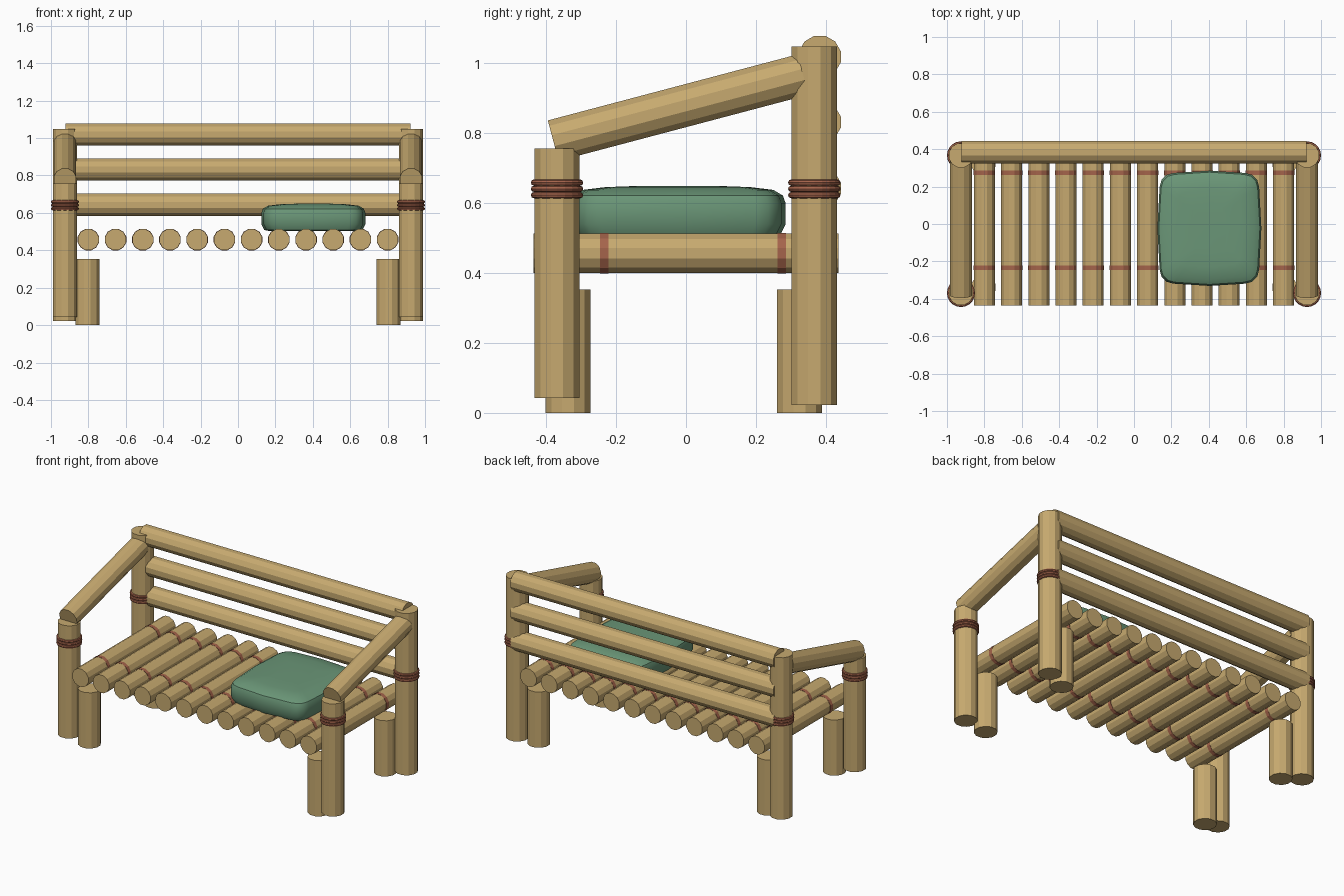
import bpy, bmesh, math
from mathutils import Vector, Matrix

if "Cube" in bpy.data.objects:
    bpy.data.objects.remove(bpy.data.objects["Cube"])


def material(name, rgb):
    m = bpy.data.materials.new(name)
    m.diffuse_color = (*rgb, 1)
    m.use_nodes = True
    m.node_tree.nodes["Principled BSDF"].inputs["Base Color"].default_value = m.diffuse_color
    return m


BAMBOO = material("bamboo tan", (0.57, 0.40, 0.16))
ROPE = material("rope red brown", (0.376, 0.127, 0.07))
GREEN = material("cushion green", (0.145, 0.305, 0.185))


def finish(name, bm, mat):
    bmesh.ops.recalc_face_normals(bm, faces=bm.faces)
    me = bpy.data.meshes.new(name)
    bm.to_mesh(me)
    bm.free()
    me.materials.append(mat)
    ob = bpy.data.objects.new(name, me)
    bpy.context.collection.objects.link(ob)
    return ob


def pole(name, a, b, r, mat=BAMBOO, sides=12):
    """Faceted round pole from point a to point b."""
    a, b = Vector(a), Vector(b)
    d = b - a
    rot = d.to_track_quat('Z', 'Y').to_matrix().to_4x4()
    spin = Matrix.Rotation(math.pi / sides, 4, 'Z')
    bm = bmesh.new()
    bmesh.ops.create_cone(bm, cap_ends=True, segments=sides, radius1=r, radius2=r,
                          depth=d.length,
                          matrix=Matrix.Translation((a + b) / 2) @ rot @ spin)
    return finish(name, bm, mat)


def rope_ring(name, x, y, z, major=0.066, minor=0.009, seg=20, sides=8):
    """One horizontal coil of rope around a post."""
    bm = bmesh.new()
    rings = []
    for i in range(seg):
        t = 2 * math.pi * i / seg
        ring = []
        for j in range(sides):
            p = 2 * math.pi * j / sides
            q = major + minor * math.cos(p)
            ring.append(bm.verts.new((x + q * math.cos(t), y + q * math.sin(t),
                                      z + minor * math.sin(p))))
        rings.append(ring)
    for i in range(seg):
        r0, r1 = rings[i], rings[(i + 1) % seg]
        for j in range(sides):
            k = (j + 1) % sides
            bm.faces.new((r0[j], r1[j], r1[k], r0[k]))
    return finish(name, bm, ROPE)


# Posts, short legs, arms and rope lashings, mirrored left and right
for side, s in (("left", -1), ("right", 1)):
    px, lx = 0.925 * s, 0.805 * s
    pole(f"front_post_{side}", (px, -0.369, 0.043), (px, -0.369, 0.757), 0.067)
    pole(f"back_post_{side}", (px, 0.367, 0.023), (px, 0.367, 1.049), 0.067)
    pole(f"front_leg_{side}", (lx, -0.338, 0), (lx, -0.338, 0.353), 0.067)
    pole(f"back_leg_{side}", (lx, 0.325, 0), (lx, 0.325, 0.353), 0.067)
    pole(f"arm_{side}", (px, -0.38, 0.779), (px, 0.335, 0.968), 0.062)
    for place, y in (("front", -0.369), ("back", 0.367)):
        for i in range(3):
            rope_ring(f"{place}_lashing_{side}_{i + 1}", px, y, 0.623 + 0.018 * i)

# Backrest rails
for i, z in enumerate((0.643, 0.832, 1.019)):
    pole(f"back_rail_{i + 1}", (-0.922, 0.383, z), (0.922, 0.383, z), 0.062)

# Seat slats with rope ties
for i in range(12):
    x = -0.8 + 1.6 * i / 11
    pole(f"seat_slat_{i + 1}", (x, -0.437, 0.457), (x, 0.437, 0.457), 0.058)
    for j, y in enumerate((-0.234, 0.274)):
        pole(f"slat_tie_{i + 1}_{j + 1}", (x, y - 0.012, 0.457), (x, y + 0.012, 0.457),
             0.0595, ROPE)


# Cushion: stacked rounded-rectangle loops with bulging sides
def cushion_loop(bm, inset, z):
    hx, hy, r = 0.266 - inset, 0.296 - inset, max(0.075 - inset * 0.3, 0.02)
    verts = []
    for q, (sx, sy) in enumerate(((1, 1), (-1, 1), (-1, -1), (1, -1))):
        pts = []
        for k in range(4):
            t = math.pi / 2 * (q + k / 3)
            pts.append((sx * (hx - r) + r * math.cos(t), sy * (hy - r) + r * math.sin(t)))
        # side midpoint after each corner, pushed outward
        pts.append(((0, hy + 0.012), (-hx - 0.012, 0), (0, -hy - 0.012), (hx + 0.012, 0))[q])
        verts += [bm.verts.new((0.403 + x, -0.023 + y, z)) for x, y in pts]
    return verts


bm = bmesh.new()
levels = ((0.05, 0.502), (0.016, 0.508), (0.0, 0.54), (0.0, 0.60), (0.008, 0.622),
          (0.035, 0.638), (0.10, 0.646), (0.18, 0.649))
loops = [cushion_loop(bm, inset, z) for inset, z in levels]
for a, b in zip(loops, loops[1:]):
    for i in range(len(a)):
        k = (i + 1) % len(a)
        bm.faces.new((a[i], a[k], b[k], b[i]))
bm.faces.new(loops[0])
bm.faces.new(loops[-1])
cushion = finish("cushion", bm, GREEN)
bpy.context.view_layer.objects.active = cushion
cushion.select_set(True)
bpy.ops.object.shade_smooth_by_angle(angle=math.radians(35))
